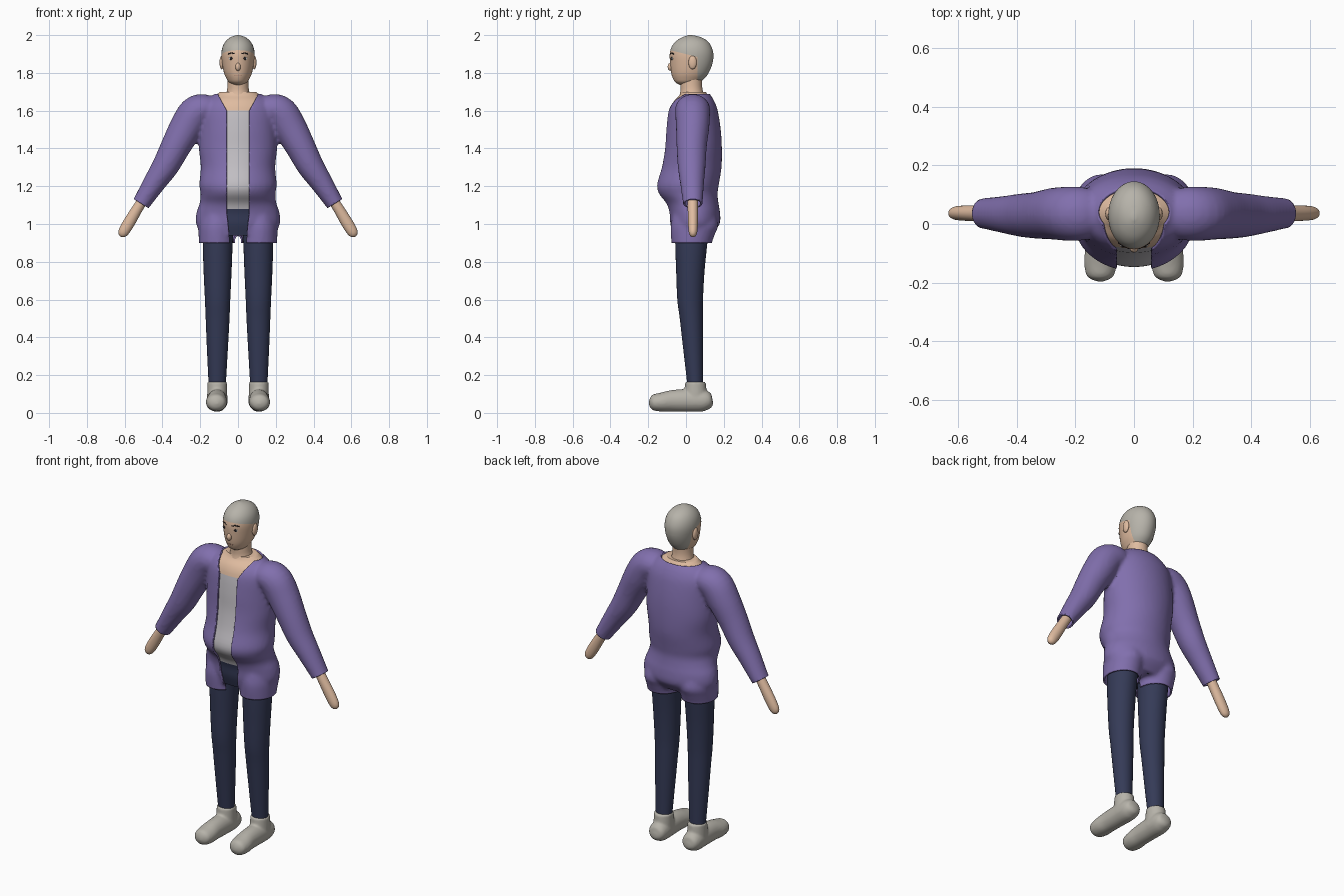
import bpy, bmesh, math
from mathutils import Vector

cube = bpy.data.objects.get("Cube")
if cube:
    bpy.data.objects.remove(cube, do_unlink=True)


def material(name, rgb):
    m = bpy.data.materials.new(name)
    m.use_nodes = True
    m.diffuse_color = (*rgb, 1)
    node = next(n for n in m.node_tree.nodes if n.type == 'BSDF_PRINCIPLED')
    node.inputs["Base Color"].default_value = (*rgb, 1)
    return m


PURPLE = material("purple_cloth", (.22, .16, .42))
SHIRT = material("pale_shirt", (.55, .53, .56))
NAVY = material("navy_cloth", (.035, .043, .095))
SKIN = material("skin", (.74, .50, .35))
GREY = material("warm_grey", (.47, .45, .40))
DARK = material("dark_brown", (.02, .017, .02))
WHITE = material("eye_white", (.75, .75, .75))
LIP = material("lip", (.45, .24, .18))


def resample(rows, steps=4):
    """Catmull-Rom smoothing of a list of section rows."""
    pts = [Vector(r) for r in rows]
    pts = [pts[0]] + pts + [pts[-1]]
    out = []
    for a, b, c, d in zip(pts, pts[1:], pts[2:], pts[3:]):
        for i in range(steps):
            t = i / steps
            out.append(b + .5 * t * ((c - a) + t * ((2*a - 5*b + 4*c - d) + t * (3*(b - c) + d - a))))
    return out + [pts[-1]]


def add_object(name, bm, *mats):
    bmesh.ops.recalc_face_normals(bm, faces=bm.faces)
    mesh = bpy.data.meshes.new(name)
    bm.to_mesh(mesh)
    bm.free()
    for m in mats:
        mesh.materials.append(m)
    ob = bpy.data.objects.new(name, mesh)
    bpy.context.collection.objects.link(ob)
    return ob


def tube(bm, rows, side, sign=1, flat=False, seg=32):
    """Loft ellipses (x, y, z, half width along side, half depth) into a capped tube."""
    rows = resample(rows)
    centres = [Vector((r[0] * sign, r[1], r[2])) for r in rows]
    rings = []
    for i, r in enumerate(rows):
        t = centres[min(i + 1, len(rows) - 1)] - centres[max(i - 1, 0)]
        t = Vector((0, 0, 1)) if flat else t.normalized()
        v = t.cross(side).normalized()
        ring = []
        for k in range(seg):
            a = math.tau * k / seg
            ring.append(bm.verts.new(centres[i] + side * max(r[3], .003) * math.cos(a)
                                     + v * max(r[4], .003) * math.sin(a)))
        rings.append(ring)
    for p, q in zip(rings, rings[1:]):
        for k in range(seg):
            n = (k + 1) % seg
            bm.faces.new((p[k], p[n], q[n], q[k]))
    bm.faces.new(rings[0][::-1])
    bm.faces.new(rings[-1])


def upright(rows, inset=0):
    """Turn (z, half width, front y, back y) into tube rows."""
    return [(0, (f + b) / 2, z, w - inset, (b - f) / 2 - inset) for z, w, f, b in rows]


def cut(bm, point, normal, keep=None, clear=False):
    verts = [v for v in bm.verts if keep is None or keep(v.co)]
    vs = set(verts)
    edges = [e for e in bm.edges if all(v in vs for v in e.verts)]
    faces = [f for f in bm.faces if all(v in vs for v in f.verts)]
    bmesh.ops.bisect_plane(bm, geom=verts + edges + faces, plane_co=point,
                           plane_no=normal, clear_outer=clear)


def fuse(name, bm, voxel, mat, iterations):
    """Merge overlapping tubes into one soft surface."""
    ob = add_object(name, bm, mat)
    mod = ob.modifiers.new("merge", 'REMESH')
    mod.mode = 'VOXEL'
    mod.voxel_size = voxel
    soft = ob.modifiers.new("soften", 'SMOOTH')
    soft.iterations = iterations
    dg = bpy.context.evaluated_depsgraph_get()
    mesh = bpy.data.meshes.new_from_object(ob.evaluated_get(dg))
    ob.modifiers.clear()
    ob.data = mesh
    if not mesh.materials:
        mesh.materials.append(mat)
    return ob


def ball(name, loc, size, mat):
    bm = bmesh.new()
    bmesh.ops.create_uvsphere(bm, u_segments=20, v_segments=12, radius=1)
    for v in bm.verts:
        v.co = Vector([c * s + o for c, s, o in zip(v.co, size, loc)])
    return add_object(name, bm, mat)


X, Y, Z = Vector((1, 0, 0)), Vector((0, 1, 0)), Vector((0, 0, 1))

# Jacket: torso, sleeves and thigh skirts fused, then opened
torso = [(.94, .19, -.07, .13), (1.0, .222, -.087, .178), (1.06, .22, -.092, .18),
         (1.11, .203, -.11, .172), (1.16, .198, -.15, .167), (1.21, .205, -.16, .174),
         (1.3, .197, -.135, .188), (1.4, .207, -.117, .19), (1.5, .205, -.11, .184),
         (1.6, .2, -.098, .168), (1.65, .175, -.078, .15), (1.68, .135, -.05, .132),
         (1.7, .108, -.04, .118), (1.72, .1, -.035, .11)]
sleeve = [(.1, .035, 1.6, .07, .05), (.17, .035, 1.61, .09, .077), (.225, .035, 1.587, .092, .09),
          (.275, .035, 1.51, .088, .088), (.33, .03, 1.41, .08, .079), (.382, .03, 1.31, .074, .071),
          (.44, .032, 1.222, .064, .06), (.513, .036, 1.108, .052, .047), (.545, .036, 1.06, .05, .045)]
skirt = [(.1, .04, 1.1, .08, .1), (.11, .045, 1.0, .098, .125),
         (.112, .037, .95, .097, .118), (.111, .03, .9, .096, .107), (.111, .03, .86, .095, .105)]
bm = bmesh.new()
tube(bm, upright(torso), X, flat=True, seg=48)
for s in (1, -1):
    tube(bm, sleeve, Y, s)
    tube(bm, skirt, X, s, flat=True)
jacket = fuse("jacket", bm, .011, PURPLE, 4)

bm = bmesh.new()
bm.from_mesh(jacket.data)
cut(bm, (0, 0, .9), -Z, clear=True)
cut(bm, (0, 0, 1.688), Z, clear=True)
cut(bm, (0, .03, 0), Y)
opening = [(.8, .045), (.92, .045), (1.06, .06), (1.6, .06), (1.69, .108), (1.9, .108)]
for s in (1, -1):
    cut(bm, (.513 * s, 0, 1.108), Vector((.53 * s, 0, -.85)), lambda c: c.x * s > .4, True)
    for (z0, w0), (z1, w1) in zip(opening, opening[1:]):
        cut(bm, (w0 * s, 0, z0), Vector((z1 - z0, 0, (w0 - w1) * s)),
            lambda c: z0 - .03 < c.z < z1 + .03 and abs(c.x) < .16)


def half_opening(z):
    for (z0, w0), (z1, w1) in zip(opening, opening[1:]):
        if z <= z1:
            return w0 + (w1 - w0) * (z - z0) / (z1 - z0)
    return 0


gone = [f for f in bm.faces
        if f.calc_center_median().y < .03
        and abs(f.calc_center_median().x) < half_opening(f.calc_center_median().z)]
bmesh.ops.delete(bm, geom=gone, context='FACES')
bm.to_mesh(jacket.data)
bm.free()
cloth = jacket.modifiers.new("cloth_thickness", 'SOLIDIFY')
cloth.thickness = .009
cloth.offset = -1

# Body under the jacket: trousers, shirt and bare chest by height
bm = bmesh.new()
tube(bm, upright(torso[:-1], .014), X, flat=True, seg=48)
for z in (1.08, 1.6):
    cut(bm, (0, 0, z), Z)
for f in bm.faces:
    z = f.calc_center_median().z
    f.material_index = 0 if z < 1.08 else 1 if z < 1.6 else 2
add_object("shirt_and_waist", bm, NAVY, SHIRT, SKIN)

# Neck
bm = bmesh.new()
tube(bm, upright([(1.58, .085, -.05, .11), (1.65, .075, -.042, .105), (1.7, .06, -.03, .09),
                  (1.74, .055, -.03, .085), (1.8, .055, -.03, .09)]), X, flat=True)
add_object("neck", bm, SKIN)

# Head with a close hair cap
bm = bmesh.new()
tube(bm, upright([(1.735, .02, -.03, .03), (1.75, .047, -.056, .07), (1.77, .061, -.069, .097),
                  (1.8, .074, -.078, .12), (1.85, .084, -.084, .14), (1.9, .088, -.086, .145),
                  (1.94, .081, -.075, .134), (1.97, .063, -.05, .112), (1.99, .037, -.016, .075),
                  (2.0, .006, .014, .032)]), X, flat=True, seg=48)
slope = Vector((0, .25, 1))
hairline = Vector((0, -.09, 1.922))
cut(bm, hairline, slope)
cut(bm, (0, .062, 0), Y)
cut(bm, (0, 0, 1.752), Z)
for f in bm.faces:
    c = f.calc_center_median()
    f.material_index = int((c - hairline).dot(slope) > 0 or (c.y > .062 and c.z > 1.752))
add_object("head", bm, SKIN, GREY)

# Face
ball("nose", (0, -.083, 1.832), (.014, .014, .021), SKIN)
ball("mouth", (0, -.071, 1.785), (.019, .005, .003), LIP)

for s, tag in ((1, "left"), (-1, "right")):
    ball(tag + "_ear", (.086 * s, .035, 1.855), (.012, .022, .036), SKIN)
    ball(tag + "_eye", (.036 * s, -.073, 1.876), (.013, .005, .008), WHITE)
    ball(tag + "_pupil", (.036 * s, -.077, 1.877), (.007, .004, .008), DARK)
    bm = bmesh.new()
    tube(bm, [(.018, -.082, 1.901, .003, .002), (.036, -.075, 1.905, .003, .003),
              (.053, -.064, 1.899, .003, .002)], Y, s, seg=8)
    add_object(tag + "_eyebrow", bm, DARK)

    # Hand
    bm = bmesh.new()
    tube(bm, [(.48, .036, 1.165, .027, .027), (.53, .036, 1.085, .027, .028),
              (.575, .037, 1.01, .026, .031), (.605, .037, .96, .023, .028),
              (.617, .037, .94, .015, .018), (.621, .037, .933, .003, .003)], Y, s)
    add_object(tag + "_hand", bm, SKIN)

    # Trouser leg
    bm = bmesh.new()
    tube(bm, [(.1, .035, 1.02, .08, .09), (.107, .028, .9, .079, .085), (.108, .023, .75, .074, .075),
              (.108, .022, .6, .067, .068), (.108, .028, .5, .063, .061), (.109, .037, .35, .056, .053),
              (.11, .048, .16, .046, .042)], X, s, flat=True)
    add_object(tag + "_trouser_leg", bm, NAVY)

    # Shoe: foot and ankle fused
    bm = bmesh.new()
    tube(bm, [(.109, .142, .06, .012, .012), (.109, .13, .06, .042, .038), (.11, .09, .065, .055, .058),
              (.111, 0, .066, .054, .06), (.112, -.07, .064, .053, .057), (.114, -.13, .057, .056, .05),
              (.115, -.178, .055, .045, .04), (.115, -.196, .055, .012, .012)], X, s)
    tube(bm, [(.11, .05, .05, .055, .065), (.11, .05, .11, .053, .06), (.11, .05, .165, .051, .054)],
         X, s, flat=True)
    fuse(tag + "_shoe", bm, .007, GREY, 4)

# Smooth shading with crisp rims
for ob in bpy.context.scene.objects:
    ob.select_set(ob.type == 'MESH')
bpy.context.view_layer.objects.active = jacket
bpy.ops.object.shade_smooth_by_angle(angle=math.radians(45))
